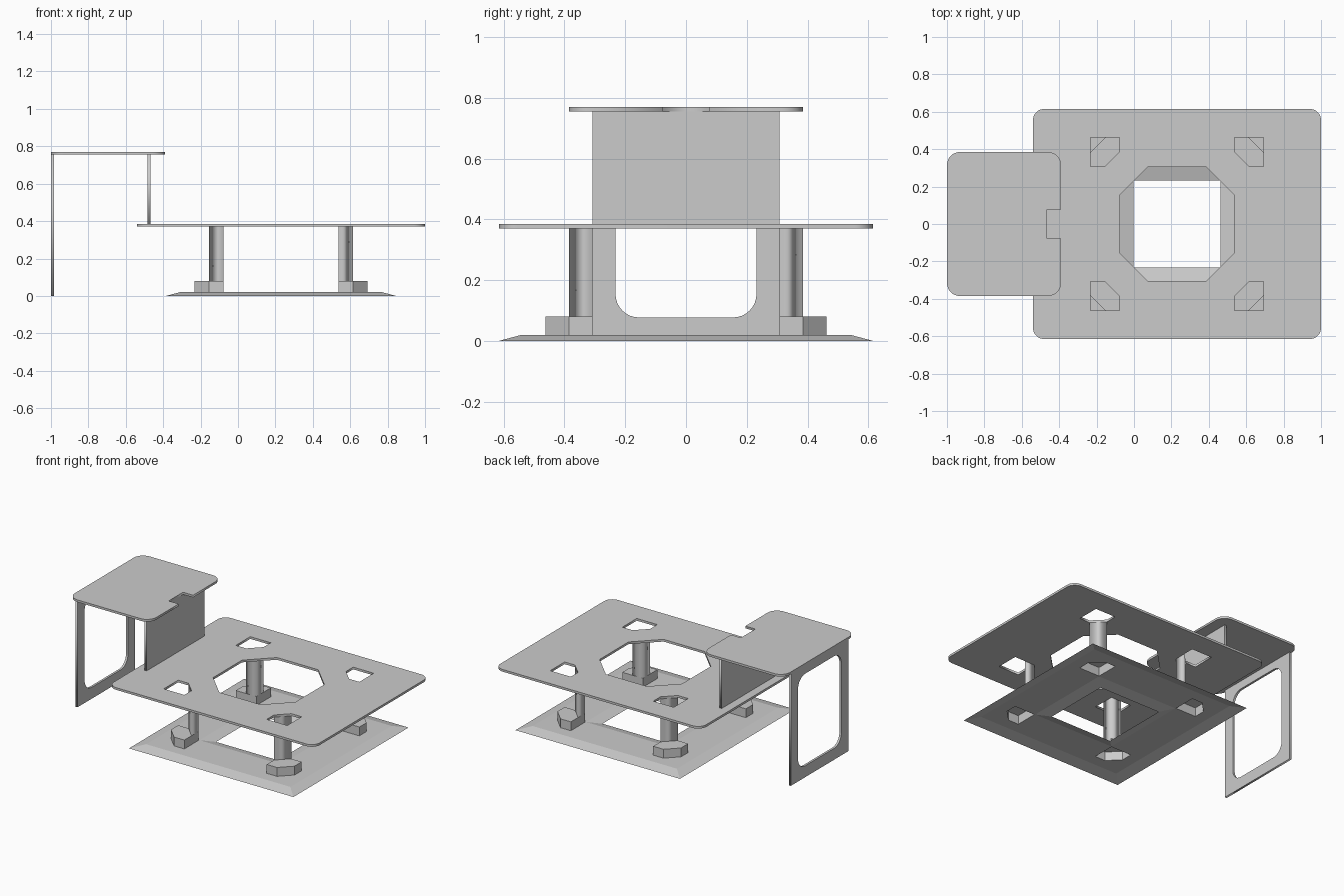
import bpy, bmesh, math
from mathutils import Matrix

if "Cube" in bpy.data.objects:
    bpy.data.objects.remove(bpy.data.objects["Cube"])

CX = 0.23  # centre of the base and of the large opening


def rect(x0, x1, y0, y1, r=0.0, n=8):
    """Rectangle outline, optionally with rounded corners."""
    if r == 0:
        return [(x0, y0), (x1, y0), (x1, y1), (x0, y1)]
    pts = []
    for i, (x, y) in enumerate([(x1 - r, y1 - r), (x0 + r, y1 - r), (x0 + r, y0 + r), (x1 - r, y0 + r)]):
        for k in range(n + 1):
            a = math.pi / 2 * (i + k / n)
            pts.append((x + r * math.cos(a), y + r * math.sin(a)))
    return pts


def plate(name, outlines, lo, hi, upright=False):
    """Flat sheet with holes; upright sheets use (y, z) outlines and lo/hi in x."""
    cu = bpy.data.curves.new(name, 'CURVE')
    cu.dimensions, cu.fill_mode = '2D', 'BOTH'
    cu.extrude = (hi - lo) / 2
    for pts in outlines:
        s = cu.splines.new('POLY')
        s.points.add(len(pts) - 1)
        for p, (x, y) in zip(s.points, pts):
            p.co = (x, y, 0, 1)
        s.use_cyclic_u = True
    tmp = bpy.data.objects.new(name + "_outline", cu)
    bpy.context.collection.objects.link(tmp)
    dg = bpy.context.evaluated_depsgraph_get()
    me = bpy.data.meshes.new_from_object(tmp.evaluated_get(dg))
    bpy.data.objects.remove(tmp)
    mid = (lo + hi) / 2
    if upright:
        me.transform(Matrix(((0, 0, 1, mid), (1, 0, 0, 0), (0, 1, 0, 0), (0, 0, 0, 1))))
    else:
        me.transform(Matrix.Translation((0, 0, mid)))
    bm = bmesh.new()
    bm.from_mesh(me)
    bmesh.ops.remove_doubles(bm, verts=bm.verts, dist=1e-5)
    bmesh.ops.recalc_face_normals(bm, faces=bm.faces)
    bm.to_mesh(me)
    bm.free()
    ob = bpy.data.objects.new(name, me)
    bpy.context.collection.objects.link(ob)
    return ob


def corner(pts, sx, sy):
    """Offsets from the opening centre, mirrored into one quadrant."""
    return [(CX + sx * x, sy * y) for x, y in pts]


QUADS = [(1, 1), (-1, 1), (-1, -1), (1, -1)]
A, B, C = 0.308, 0.385, 0.462
slot = [(B, A), (C, A), (C, C), (A, C), (A, B)]   # square without inner corner
foot = [(A, A), (C, A), (C, B), (B, C), (A, C)]   # square without outer corner
leg = [(A, A), (B, A), (A, B)]

# Large table top with octagonal opening and four corner slots
k = 0.154
octagon = corner([(A, -k), (A, k), (k, A), (-k, A), (-A, k), (-A, -k), (-k, -A), (k, -A)], 1, 1)
plate("large_top", [rect(-0.54, 1.0, -0.615, 0.615, 0.06), octagon]
      + [corner(slot, *q) for q in QUADS], 0.37, 0.385)

# Triangular legs
for i, q in enumerate(QUADS):
    plate(f"leg_{i + 1}", [corner(leg, *q)], 0.08, 0.37)

# Formed base: bevelled ring sheet with four raised feet
bm = bmesh.new()


def loop(pts, z):
    return [bm.verts.new((x, y, z)) for x, y in pts]


def skirt(a, b):
    n = len(a)
    for i in range(n):
        bm.faces.new((a[i], a[(i + 1) % n], b[(i + 1) % n], b[i]))


def edges_of(vs):
    return [bm.edges.get((vs[i], vs[i - 1])) for i in range(len(vs))]


def square(h):
    return rect(CX - h, CX + h, -h, h)


rings = [loop(square(h), z) for h, z in ((0.615, 0), (0.54, 0.02), (0.305, 0.02), (0.232, 0))]
skirt(rings[0], rings[1])
skirt(rings[2], rings[3])
border = edges_of(rings[1]) + edges_of(rings[2])
for q in QUADS:
    low, high = loop(corner(foot, *q), 0.02), loop(corner(foot, *q), 0.08)
    skirt(low, high)
    bm.faces.new(high)
    border += edges_of(low)
bmesh.ops.triangle_fill(bm, edges=border, use_beauty=True, normal=(0, 0, 1))
bmesh.ops.recalc_face_normals(bm, faces=bm.faces)
me = bpy.data.meshes.new("base")
bm.to_mesh(me)
bm.free()
bpy.context.collection.objects.link(bpy.data.objects.new("base", me))

# Raised side top with a notch in its inner edge
n0, n1, x1 = -0.077, 0.077, -0.39
side = rect(-1.0, x1, -0.385, 0.385, 0.07)
side += [(x1, n0), (-0.465, n0), (-0.465, n1), (x1, n1)]
plate("side_top", [side], 0.755, 0.77)

# Solid panel resting on the large top, and open frame reaching the floor
plate("support_panel", [rect(-0.308, 0.308, 0.385, 0.755)], -0.483, -0.467, upright=True)
plate("side_frame", [rect(-0.308, 0.308, 0, 0.755), rect(-0.232, 0.232, 0.077, 0.7, 0.077)],
      -1.0, -0.985, upright=True)
